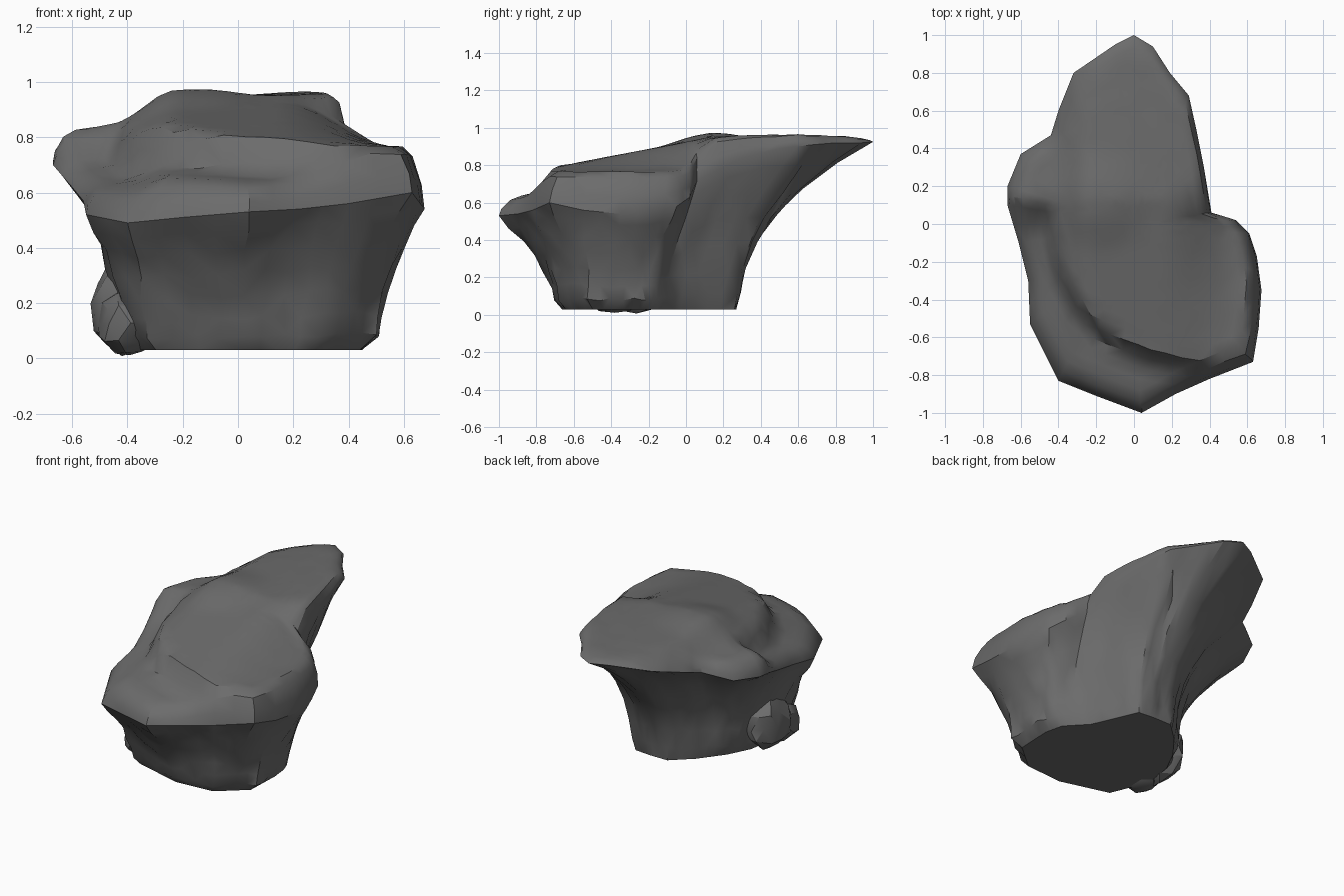
import bpy, bmesh, math, random
from mathutils import Vector

random.seed(4)
if "Cube" in bpy.data.objects:
    bpy.data.objects.remove(bpy.data.objects["Cube"], do_unlink=True)

stone = bpy.data.materials.new("dark grey stone")
stone.use_nodes = True
stone_colour = (0.15, 0.15, 0.15, 1)
stone.diffuse_color = stone_colour
stone.node_tree.nodes["Principled BSDF"].inputs["Base Color"].default_value = stone_colour

# Overhanging rim, anticlockwise from the front nose
RIM = [(.04, -1, .53), (.22, -.9, .54), (.4, -.82, .56), (.63, -.73, .6),
       (.66, -.55, .56), (.675, -.35, .54), (.65, -.17, .55), (.61, -.05, .58),
       (.54, .02, .63), (.41, .06, .72), (.37, .3, .84), (.33, .5, .89),
       (.29, .68, .91), (.19, .8, .92), (.1, .94, .92), (0, 1, .925),
       (-.1, .95, .92), (-.32, .8, .88), (-.4, .6, .82), (-.44, .47, .78),
       (-.6, .37, .73), (-.67, .2, .71), (-.67, .1, .7), (-.61, -.1, .63),
       (-.56, -.3, .57), (-.55, -.53, .52), (-.4, -.83, .49), (-.2, -.91, .51)]

# Foot outline, one point for every second rim point
FOOT = [(.02, -.69), (.3, -.67), (.49, -.52), (.5, -.28), (.47, -.16),
        (.34, -.03), (.2, .27), (.08, .28), (-.06, .28), (-.2, .16),
        (-.33, 0), (-.41, -.15), (-.44, -.35), (-.33, -.6)]


def doubled(points):
    """Add the midpoint after each point of a closed outline."""
    out = []
    for a, b in zip(points, points[1:] + points[:1]):
        out += [Vector(a), (Vector(a) + Vector(b)) / 2]
    return out


def smoothstep(low, high, v):
    t = min(max((v - low) / (high - low), 0), 1)
    return t * t * (3 - 2 * t)


def top_height(x, y):
    """Sloping plateau with a low shoulder, a hump and a curved step to a ledge."""
    z = min(.925 + .19 * y, .95) + .1 * max(0, y) * x
    shoulder = smoothstep(.15, .58, x) * (1 - smoothstep(0, .2, y))
    z += (.765 - z) * shoulder
    z -= .09 * smoothstep(.22, .45, -x) + .15 * max(0, -x - .42)
    z += .025 * (1 - smoothstep(.05, .3, math.hypot(x + .18, y - .12)))
    outside = smoothstep(.7, .78, math.hypot(x - .3, y))
    fade = (1 - smoothstep(-.05, .15, y)) * (1 - smoothstep(.15, .5, x))
    return z - .12 * outside * fade


def jitter(p, amount):
    return p + Vector([random.uniform(-amount, amount) for _ in range(3)])


def finish(bm, name, angle):
    bmesh.ops.triangulate(bm, faces=bm.faces[:])
    bmesh.ops.recalc_face_normals(bm, faces=bm.faces[:])
    mesh = bpy.data.meshes.new(name)
    bm.to_mesh(mesh)
    bm.free()
    obj = bpy.data.objects.new(name, mesh)
    bpy.context.collection.objects.link(obj)
    mesh.materials.append(stone)
    bpy.ops.object.select_all(action="DESELECT")
    obj.select_set(True)
    bpy.context.view_layer.objects.active = obj
    bpy.ops.object.shade_smooth_by_angle(angle=math.radians(angle))


# Main boulder: rings rise from the foot to the rim, undercut most at the left back
rim = doubled(RIM)
foot = doubled(doubled(FOOT))
undercut = Vector((-.86, .5))
rings = [[Vector((f.x * .9, f.y * .96, .03)) for f in foot]]
for t in (.1, .24, .4, .56, .72, .88):
    ring = []
    for f, r in zip(foot, rim):
        d = r.xy.normalized()
        power = 1.65 + .25 * max(0, d.y) + 1.4 * max(0, d.dot(undercut)) ** 2
        xy = f + (r.xy - f) * t ** power
        ring.append(jitter(Vector((xy.x, xy.y, .03 + (r.z - .03) * t)), .01))
    rings.append(ring)
rings.append(rim)

# Rounded lip, then the top surface closing towards the middle
for s, lift in [(.985, .4), (.94, .85)] + [(.88 - .06 * k, 1) for k in range(14)]:
    ring = []
    for r in rim:
        x, y = r.x * s, r.y * s
        z = r.z + (top_height(x, y) - r.z) * lift
        ring.append(jitter(Vector((x, y, z)), .004 * s * s))
    rings.append(ring)

bm = bmesh.new()
loops = [[bm.verts.new(p) for p in ring] for ring in rings]
n = len(rim)
for lower, upper in zip(loops, loops[1:]):
    for i in range(n):
        j = (i + 1) % n
        bm.faces.new((lower[i], lower[j], upper[j], upper[i]))
bm.faces.new(loops[0])
peak = bm.verts.new((0, 0, top_height(0, 0)))
for i in range(n):
    bm.faces.new((loops[-1][i], loops[-1][(i + 1) % n], peak))
finish(bm, "boulder", 35)

# Two small lumps leaning against the side of the foot
for name, centre, size in (
        ("front_lump", (-.39, -.38, .125), (.12, .15, .125)),
        ("rear_lump", (-.42, -.25, .19), (.11, .18, .18))):
    bm = bmesh.new()
    bmesh.ops.create_icosphere(bm, subdivisions=2, radius=1)
    for v in bm.verts:
        p = jitter(v.co, .09)
        v.co = [c + r * q for c, r, q in zip(centre, size, p)]
        v.co.z = max(v.co.z, 0)
    finish(bm, name, 25)
